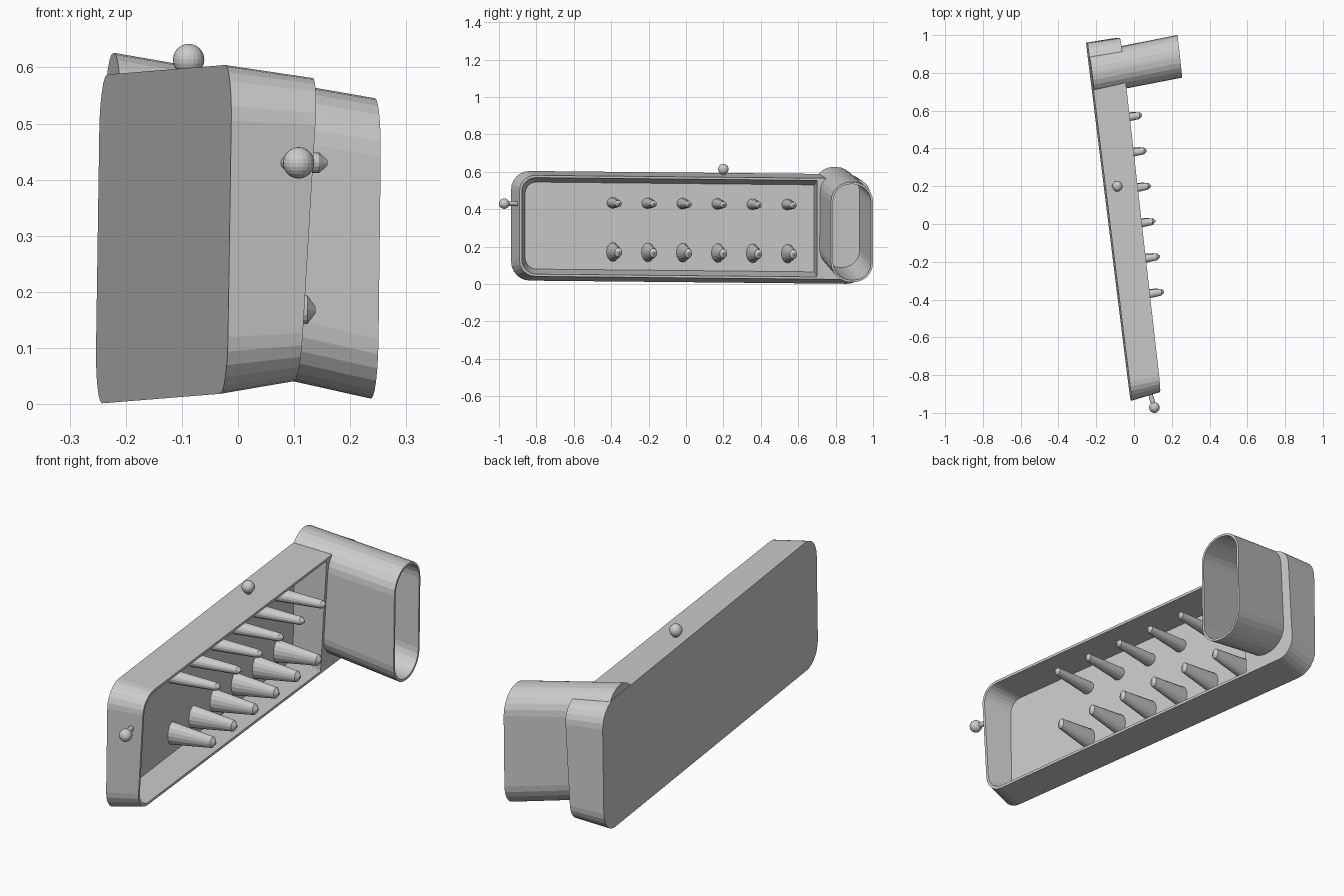
import bpy, bmesh, math
from mathutils import Vector

if "Cube" in bpy.data.objects:
    bpy.data.objects.remove(bpy.data.objects["Cube"])

grey = bpy.data.materials.new("plain grey")
grey.diffuse_color = (0.6, 0.6, 0.6, 1)
grey.use_nodes = True
grey.node_tree.nodes["Principled BSDF"].inputs["Base Color"].default_value = grey.diffuse_color


def finish(bm, name):
    bmesh.ops.recalc_face_normals(bm, faces=bm.faces)
    me = bpy.data.meshes.new(name)
    bm.to_mesh(me)
    bm.free()
    me.materials.append(grey)
    ob = bpy.data.objects.new(name, me)
    bpy.context.collection.objects.link(ob)
    return ob


def loft(name, rings):
    """Skin a list of equal-length point rings and cap both ends."""
    bm = bmesh.new()
    vs = [[bm.verts.new(p) for p in r] for r in rings]
    n = len(vs[0])
    for a, b in zip(vs, vs[1:]):
        for i in range(n):
            j = (i + 1) % n
            bm.faces.new((a[i], a[j], b[j], b[i]))
    bm.faces.new(vs[0])
    bm.faces.new(vs[-1])
    return finish(bm, name)


def rounded(box, plane, seg=6):
    """Rounded rectangle in y/z laid on a leaning plane x = plane(y, z).
    box = y0, y1, z0, z1, radius at low-y end, radius at high-y end."""
    y0, y1, z0, z1, ra, rb = box
    pts = []
    corners = ((y1 - rb, z1 - rb, rb, 0), (y0 + ra, z1 - ra, ra, 90),
               (y0 + ra, z0 + ra, ra, 180), (y1 - rb, z0 + rb, rb, 270))
    for cy, cz, r, start in corners:
        for k in range(seg + 1):
            a = math.radians(start + 90 * k / seg)
            y, z = cy + r * math.cos(a), cz + r * math.sin(a)
            z -= 0.01 * y  # the whole model dips slightly toward the back
            pts.append((plane(y, z), y, z))
    return pts


def back_plane(y, z, off=0.0):
    return -0.131 - 0.124 * y + 0.015 * (z - 0.3) + off


def rim_plane(y, z, off=0.0):
    return 0.0254 - 0.113 * y + 0.06 * (z - 0.3) + off


def mouth_plane(y, z):
    return 0.24 - 0.11 * (y - 0.888) + 0.012 * (z - 0.28)


# Open tray with drafted walls and a solid block at the back end
loft("tray", [
    rounded((-0.935, 0.96, 0.01, 0.596, 0.1, 0.1), back_plane),
    rounded((-0.89, 0.985, 0.033, 0.573, 0.085, 0.085), rim_plane),
    rounded((-0.878, 0.70, 0.045, 0.561, 0.075, 0.004), rim_plane),
    rounded((-0.86, 0.685, 0.072, 0.537, 0.06, 0.004),
            lambda y, z: back_plane(y, z, 0.02)),
])

# Hollow tube, slanting out of the block
base = (0.685, 0.907, 0.122, 0.634, 0.105, 0.105)
mouth = (0.775, 1.0, 0.019, 0.554, 0.105, 0.105)
wall = (0.011, -0.011, 0.011, -0.011, -0.011, -0.011)
mid = [a + 0.35 * (b - a) for a, b in zip(base, mouth)]
inner = lambda box: [a + w for a, w in zip(box, wall)]
loft("tube", [
    rounded(base, lambda y, z: back_plane(y, z, 0.003)),
    rounded(mouth, mouth_plane),
    rounded(inner(mouth), mouth_plane),
    rounded(inner(mid), lambda y, z: rim_plane(y, z, 0.004)),
])


def oval(c, ry, rz, n=16):
    return [(c.x, c.y + ry * math.cos(2 * math.pi * i / n),
             c.z + rz * math.sin(2 * math.pi * i / n)) for i in range(n)]


def peg(name, y, z, length, base_r, tip_r):
    """Tapered peg with a blunt pointed tip."""
    z -= 0.01 * y
    start = Vector((back_plane(y, z, 0.012), y, z))
    tip = Vector((back_plane(y, z) + length, y + 0.033, z - 0.004))
    neck = start.lerp(tip, 0.935)
    loft(name, [oval(start, *base_r), oval(neck, *tip_r),
                oval(tip, tip_r[0] * 0.25, tip_r[1] * 0.25)])


# Two rows of pegs on the tray floor
for i in range(6):
    y = -0.392 + 0.187 * i
    peg(f"upper_peg_{i + 1}", y, 0.43, 0.24, (0.034, 0.03), (0.018, 0.018))
    peg(f"lower_peg_{i + 1}", y, 0.168, 0.222, (0.036, 0.052), (0.02, 0.025))


def ball_pin(name, foot, centre):
    """Small ball on a short stem."""
    foot, centre = Vector(foot), Vector(centre)
    d = centre - foot
    rot = d.to_track_quat('Z', 'Y').to_matrix().to_4x4()
    bm = bmesh.new()
    stem = bmesh.ops.create_cone(bm, cap_ends=True, segments=12, radius1=0.012,
                                 radius2=0.012, depth=d.length)["verts"]
    bmesh.ops.transform(bm, matrix=rot, verts=stem)
    bmesh.ops.translate(bm, vec=(foot + centre) / 2, verts=stem)
    ball = bmesh.ops.create_uvsphere(bm, u_segments=20, v_segments=12,
                                     radius=0.028)["verts"]
    bmesh.ops.translate(bm, vec=centre, verts=ball)
    finish(bm, name)


# Ball pins on the front end and on the top side
ball_pin("front_ball_pin", (0.085, -0.895, 0.43), (0.108, -0.972, 0.43))
ball_pin("top_ball_pin", (-0.088, 0.2, 0.575), (-0.088, 0.2, 0.614))
